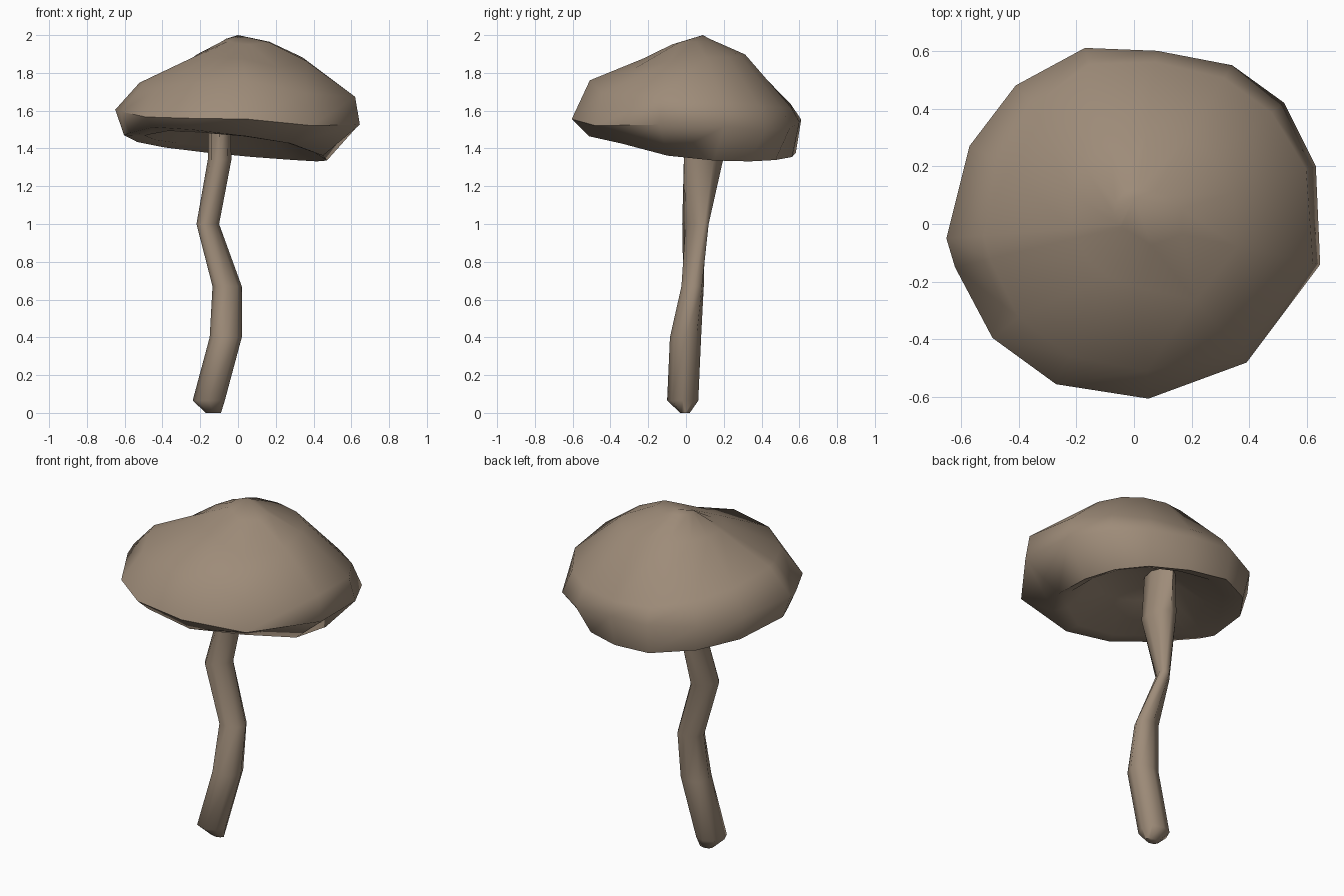
import bpy, bmesh, math
from math import sin, cos, pi, radians

if "Cube" in bpy.data.objects:
    bpy.data.objects.remove(bpy.data.objects["Cube"])

mat = bpy.data.materials.new("mushroom brown")
mat.diffuse_color = (0.34, 0.26, 0.19, 1)
mat.use_nodes = True
mat.node_tree.nodes["Principled BSDF"].inputs["Base Color"].default_value = mat.diffuse_color


def loft(name, rings, start_tip, end_tip):
    """Skin a list of rings, closing both ends with a fan to a tip point."""
    bm = bmesh.new()
    rows = [[bm.verts.new(p) for p in r] for r in rings]
    n = len(rows[0])
    for a, b in zip(rows, rows[1:]):
        for i in range(n):
            j = (i + 1) % n
            bm.faces.new((a[i], a[j], b[j], b[i]))
    for row, tip in ((rows[0], start_tip), (rows[-1], end_tip)):
        t = bm.verts.new(tip)
        for i in range(n):
            bm.faces.new((row[i], row[(i + 1) % n], t))
    bmesh.ops.recalc_face_normals(bm, faces=bm.faces)
    me = bpy.data.meshes.new(name)
    bm.to_mesh(me)
    bm.free()
    me.materials.append(mat)
    ob = bpy.data.objects.new(name, me)
    bpy.context.collection.objects.link(ob)
    bpy.ops.object.select_all(action='DESELECT')
    ob.select_set(True)
    bpy.context.view_layer.objects.active = ob
    bpy.ops.object.shade_smooth_by_angle(angle=radians(65))
    return ob


def around(values, ang):
    """Interpolate eight values given at E, NE, N, NW, W, SW, S, SE."""
    t = (ang / (pi / 4)) % 8
    i = int(t)
    f = t - i
    return values[i % 8] * (1 - f) + values[(i + 1) % 8] * f


# Cap: widest outline seen from the top
outline = [(0.63, 0.20), (0.52, 0.42), (0.34, 0.55), (0.08, 0.60), (-0.17, 0.61),
           (-0.41, 0.48), (-0.57, 0.27), (-0.65, -0.05), (-0.62, -0.15), (-0.49, -0.395),
           (-0.27, -0.555), (0.05, -0.605), (0.39, -0.48), (0.645, -0.14)]


def cap_ring(scale, height):
    ring = []
    for x, y in outline:
        a = math.atan2(y, x)
        s = around(scale, a)
        ring.append((x * s, y * s, around(height, a)))
    return ring


rim_s = [.70, .82, .96, .94, .93, .91, .87, .69]
rim_z = [1.34, 1.33, 1.36, 1.41, 1.465, 1.52, 1.47, 1.42]
cap_rings = [
    # hollow underside
    cap_ring([.38] * 8, [1.58] * 8),
    cap_ring([s * .82 for s in rim_s], [z * .6 + .585 for z in rim_z]),
    # rim, widest line, shoulder, upper dome, crown
    cap_ring(rim_s, rim_z),
    cap_ring([1] * 8, [1.53, 1.49, 1.55, 1.56, 1.61, 1.56, 1.56, 1.515]),
    cap_ring([.97, .91, .94, .85, .80, .82, .83, .94],
             [1.67, 1.62, 1.61, 1.68, 1.75, 1.73, 1.77, 1.68]),
    cap_ring([.55, .53, .52, .42, .33, .32, .34, .58],
             [1.88, 1.885, 1.90, 1.90, 1.895, 1.885, 1.885, 1.82]),
    cap_ring([.29, .22, .20, .15, .08, .05, .05, .17],
             [1.965, 1.965, 1.985, 1.98, 1.97, 1.96, 1.955, 1.95]),
]
loft("mushroom_cap", cap_rings, (-0.02, 0.03, 1.61), (0.0, 0.09, 2.0))

# Stem: z, x range, y range, skew of the section in degrees
sections = [
    (0.00, -0.17, -0.09, -0.03, 0.02, 0),
    (0.065, -0.24, -0.07, -0.10, 0.065, 0),
    (0.40, -0.15, 0.02, -0.085, 0.08, 0),
    (0.67, -0.135, 0.02, -0.025, 0.095, 10),
    (1.00, -0.22, -0.10, -0.02, 0.12, 42),
    (1.34, -0.16, -0.035, -0.015, 0.20, -15),
    (1.60, -0.16, -0.04, -0.015, 0.21, 0),
]
stem_rings = []
for z, x0, x1, y0, y1, skew in sections:
    ring = []
    for i in range(8):
        a = 2 * pi * i / 8
        ring.append(((x0 + x1) / 2 + (x1 - x0) / 2 * cos(a),
                     (y0 + y1) / 2 + (y1 - y0) / 2 * sin(a + radians(skew)), z))
    stem_rings.append(ring)
loft("mushroom_stem", stem_rings, (-0.13, -0.005, 0.0), (-0.10, 0.10, 1.62))
